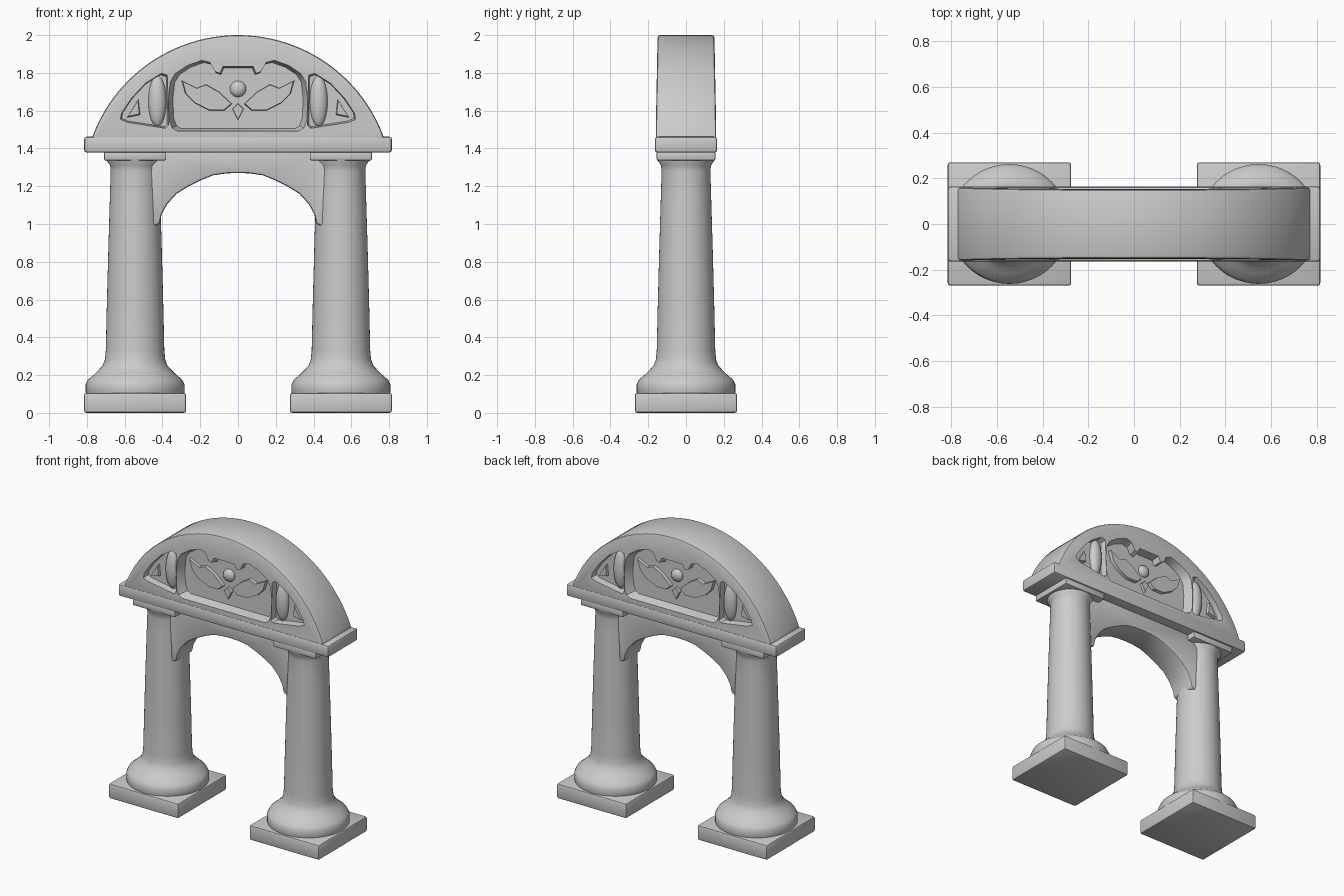
import bpy, bmesh, math

if "Cube" in bpy.data.objects:
    bpy.data.objects.remove(bpy.data.objects["Cube"])


def finish(bm, name, bevel=0.0, segs=2, angle=35):
    bmesh.ops.recalc_face_normals(bm, faces=bm.faces)
    me = bpy.data.meshes.new(name)
    bm.to_mesh(me)
    bm.free()
    ob = bpy.data.objects.new(name, me)
    bpy.context.collection.objects.link(ob)
    bpy.ops.object.select_all(action='DESELECT')
    ob.select_set(True)
    bpy.context.view_layer.objects.active = ob
    if bevel:
        m = ob.modifiers.new("bevel", 'BEVEL')
        m.width, m.segments = bevel, segs
        m.limit_method, m.angle_limit = 'ANGLE', math.radians(35)
        bpy.ops.object.modifier_apply(modifier=m.name)
    bpy.ops.object.shade_smooth_by_angle(angle=math.radians(angle))
    return ob


def box(name, x0, x1, y, z0, z1, bevel=0.01):
    return prism(name, [(x0, z0), (x1, z0), (x1, z1), (x0, z1)], -y, y, bevel=bevel)


def prism(name, pts, y0, y1, scale=1.0, bevel=0.0, y_of_z=None):
    """Extrude an x-z outline along y; the y1 end may be scaled about its middle."""
    cx = (min(p[0] for p in pts) + max(p[0] for p in pts)) / 2
    cz = (min(p[1] for p in pts) + max(p[1] for p in pts)) / 2
    bm = bmesh.new()
    k = y_of_z or (lambda z: 1)
    a = [bm.verts.new((x, y0 * k(z), z)) for x, z in pts]
    b = [bm.verts.new((cx + (x - cx) * scale, y1 * k(z), cz + (z - cz) * scale)) for x, z in pts]
    bm.faces.new(a)
    bm.faces.new(b[::-1])
    n = len(pts)
    for i in range(n):
        bm.faces.new((a[i], b[i], b[(i + 1) % n], a[(i + 1) % n]))
    return finish(bm, name, bevel)


def lathe(name, profile, cx, sides=48):
    bm = bmesh.new()
    rings = [[bm.verts.new((cx + r * math.cos(2 * math.pi * i / sides),
                            r * math.sin(2 * math.pi * i / sides), z))
              for i in range(sides)] for r, z in profile]
    for lo, hi in zip(rings, rings[1:]):
        for i in range(sides):
            j = (i + 1) % sides
            bm.faces.new((lo[i], lo[j], hi[j], hi[i]))
    bm.faces.new(rings[0])
    bm.faces.new(rings[-1])
    return finish(bm, name, angle=50)


def ellipsoid(name, loc, size):
    bm = bmesh.new()
    bmesh.ops.create_uvsphere(bm, u_segments=24, v_segments=14, radius=1)
    for v in bm.verts:
        v.co = [v.co[i] * size[i] + loc[i] for i in range(3)]
    return finish(bm, name, angle=60)


# Columns: square plinth, turned shaft with flared base, capital block
COLUMN = [(.255, .09), (.262, .11), (.262, .15), (.25, .175), (.215, .205), (.195, .225),
          (.172, .25), (.16, .28), (.155, .33), (.15, .55), (.142, .85), (.133, 1.15),
          (.129, 1.28), (.132, 1.31), (.15, 1.335), (.15, 1.35)]
for side, s in (("left", -1), ("right", 1)):
    c = s * .545
    box(f"{side}_plinth", c - .27, c + .27, .27, 0, .105, .012)
    lathe(f"{side}_column", COLUMN, c)
    box(f"{side}_capital", c - .165, c + .165, .155, 1.337, 1.385, .008)

# Arch spanning between the columns
half = [(.5, .97), (.415, 1.0), (.405, 1.05), (.375, 1.105), (.325, 1.16), (.26, 1.2),
        (.2, 1.23), (.13, 1.258), (.06, 1.268)]
arch = half + [(0, 1.27)] + [(-x, z) for x, z in reversed(half)]
prism("inner_arch", arch + [(-.5, 1.4), (.5, 1.4)], -.095, .095, bevel=.012)

# Ledge under the pediment
box("ledge", -.815, .815, .165, 1.378, 1.462, .014)

# Pediment: round-topped block, slightly thinner towards the crown
R, CZ, N = .8215, 1.1785, 48
a0 = math.asin((1.44 - CZ) / R)
crown = [(R * math.cos(a0 + (math.pi - 2 * a0) * i / N),
          CZ + R * math.sin(a0 + (math.pi - 2 * a0) * i / N)) for i in range(N + 1)]
pediment = prism("pediment", crown, -.16, .16, bevel=.014,
                 y_of_z=lambda z: 1 - .12 * max(0, z - 1.5))

# Sunken panels cut into both faces
half_panel = [(.30, 1.505), (.325, 1.52), (.34, 1.56), (.345, 1.66), (.335, 1.75), (.31, 1.79),
              (.25, 1.83), (.18, 1.855), (.14, 1.845), (.115, 1.80), (.09, 1.79), (.075, 1.825)]
centre_panel = half_panel + [(-x, z) for x, z in reversed(half_panel)]
side_panel = [(.375, 1.53), (.39, 1.515), (.58, 1.545), (.615, 1.56), (.61, 1.59),
              (.56, 1.665), (.49, 1.74), (.41, 1.79), (.38, 1.78)]
flip = lambda pts, s: [(s * x, z) for x, z in pts]
for f in (-1, 1):
    for outline, depth in ((centre_panel, .095), (flip(side_panel, 1), .115),
                           (flip(side_panel, -1), .115)):
        cutter = prism("panel_cutter", outline, f * depth, f * .2, 1.12)
        cutter.hide_render = True
        bpy.context.view_layer.objects.active = pediment
        m = pediment.modifiers.new("panel", 'BOOLEAN')
        m.operation, m.solver, m.object = 'DIFFERENCE', 'EXACT', cutter
        bpy.ops.object.modifier_apply(modifier=m.name)
        bpy.data.objects.remove(cutter)
bpy.ops.object.select_all(action='DESELECT')
pediment.select_set(True)
bpy.ops.object.shade_smooth_by_angle(angle=math.radians(35))

# Raised carving on both faces: ribs, side wedges, and a plain leaf ornament
leaf = [(.03, 1.635), (.07, 1.60), (.15, 1.60), (.23, 1.64), (.28, 1.69), (.30, 1.76),
        (.22, 1.72), (.17, 1.74), (.10, 1.70)]
wedge = [(.515, 1.575), (.59, 1.56), (.525, 1.665)]
for face, f in (("front", -1), ("back", 1)):
    for side, s in (("left", -1), ("right", 1)):
        ellipsoid(f"{face}_{side}_rib", (s * .427, f * .112, 1.65), (.048, .04, .135))
        prism(f"{face}_{side}_wedge", flip(wedge, s), f * .10, f * .135, .8)
        prism(f"{face}_{side}_leaf", flip(leaf, s), f * .085, f * .118, .95)
    ellipsoid(f"{face}_boss", (0, f * .095, 1.715), (.043, .03, .043))
    prism(f"{face}_drop", [(-.03, 1.61), (0, 1.55), (.03, 1.61), (0, 1.64)], f * .085, f * .115, .9)
